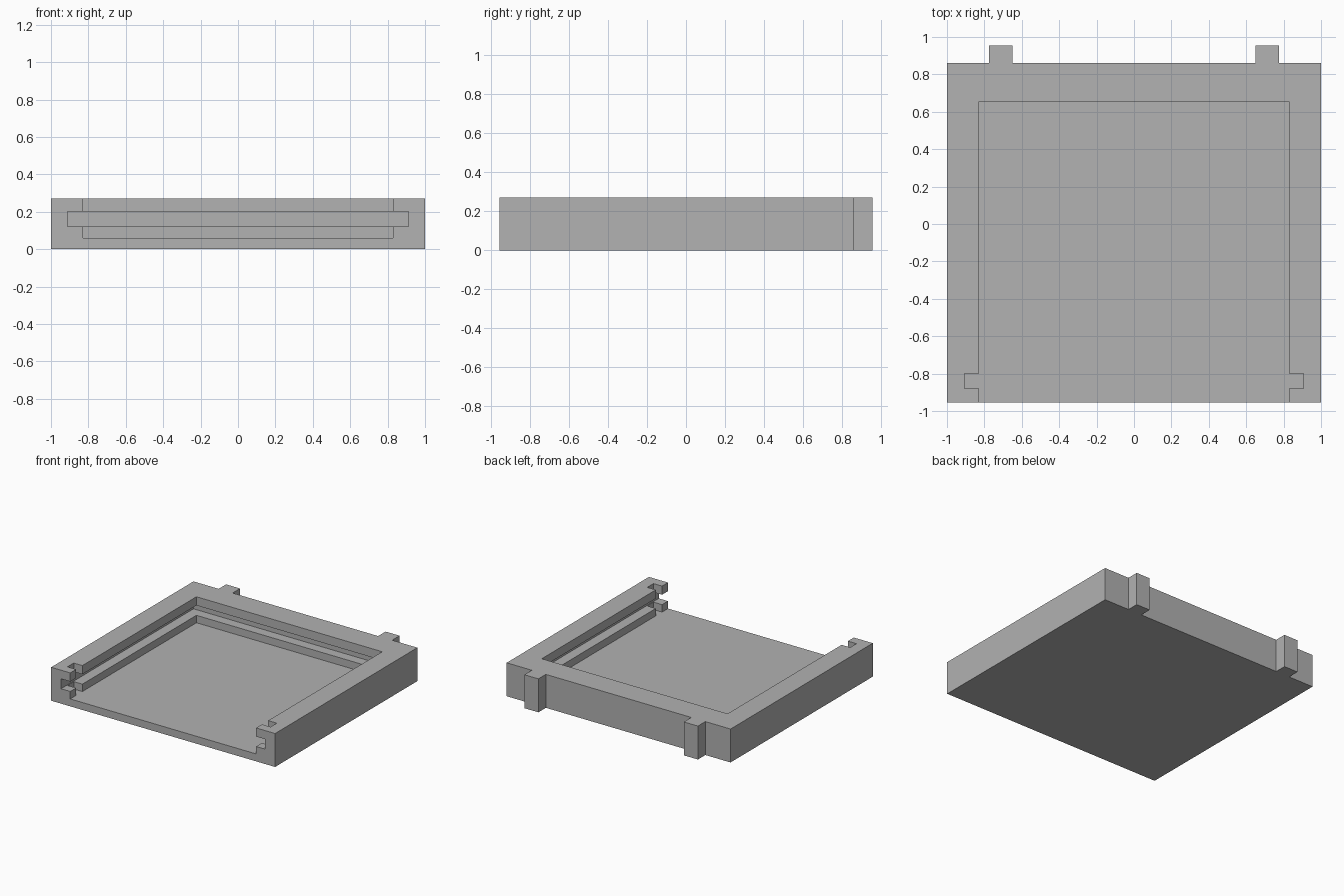
import bpy
import bmesh

cube = bpy.data.objects.get("Cube")
if cube:
    bpy.data.objects.remove(cube, do_unlink=True)

HEIGHT, FRONT, BACK, TAB_BACK = 0.27, -0.955, 0.86, 0.955
FLOOR, BEYOND = 0.06, 0.2

grey = bpy.data.materials.new("plain_grey")
grey.use_nodes = True
colour = (0.445, 0.445, 0.445, 1)
grey.diffuse_color = colour
grey.node_tree.nodes["Principled BSDF"].inputs["Base Color"].default_value = colour


def prism(name, outline, z0, z1):
    """Extrude a flat outline from z0 up to z1."""
    bm = bmesh.new()
    face = bm.faces.new([bm.verts.new((x, y, z0)) for x, y in outline])
    top = bmesh.ops.extrude_face_region(bm, geom=[face])["geom"]
    verts = [v for v in top if isinstance(v, bmesh.types.BMVert)]
    bmesh.ops.translate(bm, vec=(0, 0, z1 - z0), verts=verts)
    bmesh.ops.recalc_face_normals(bm, faces=bm.faces)
    mesh = bpy.data.meshes.new(name)
    bm.to_mesh(mesh)
    bm.free()
    mesh.materials.append(grey)
    obj = bpy.data.objects.new(name, mesh)
    bpy.context.collection.objects.link(obj)
    return obj


def mirrored(half):
    """Complete a symmetric outline from its +x half."""
    return half + [(-x, y) for x, y in reversed(half)]


# Tray block with the two rear tabs in its outline
tray = prism("tray", mirrored([
    (1, FRONT), (1, BACK), (0.775, BACK), (0.775, TAB_BACK),
    (0.65, TAB_BACK), (0.65, BACK)]), 0, HEIGHT)

# Open-fronted recess with a latch notch in each side wall
recess = prism("recess_cutter", mirrored([
    (0.83, FRONT - BEYOND), (0.83, -0.88), (0.907, -0.88),
    (0.907, -0.80), (0.83, -0.80), (0.83, 0.655)]), FLOOR, HEIGHT + BEYOND)

# Sliding-lid groove running around the three inner walls
groove = prism("groove_cutter", mirrored([
    (0.912, FRONT - BEYOND), (0.912, 0.735)]), 0.12, 0.20)

for cutter in (recess, groove):
    cutter.hide_render = True
    cut = tray.modifiers.new(cutter.name, "BOOLEAN")
    cut.operation = "DIFFERENCE"
    cut.solver = "EXACT"
    cut.object = cutter

# Bake the cuts and discard the cutters
bpy.context.view_layer.update()
evaluated = tray.evaluated_get(bpy.context.evaluated_depsgraph_get())
result = bpy.data.meshes.new_from_object(evaluated)
tray.modifiers.clear()
tray.data = result
tray.data.name = "tray"
for cutter in (recess, groove):
    bpy.data.objects.remove(cutter, do_unlink=True)
